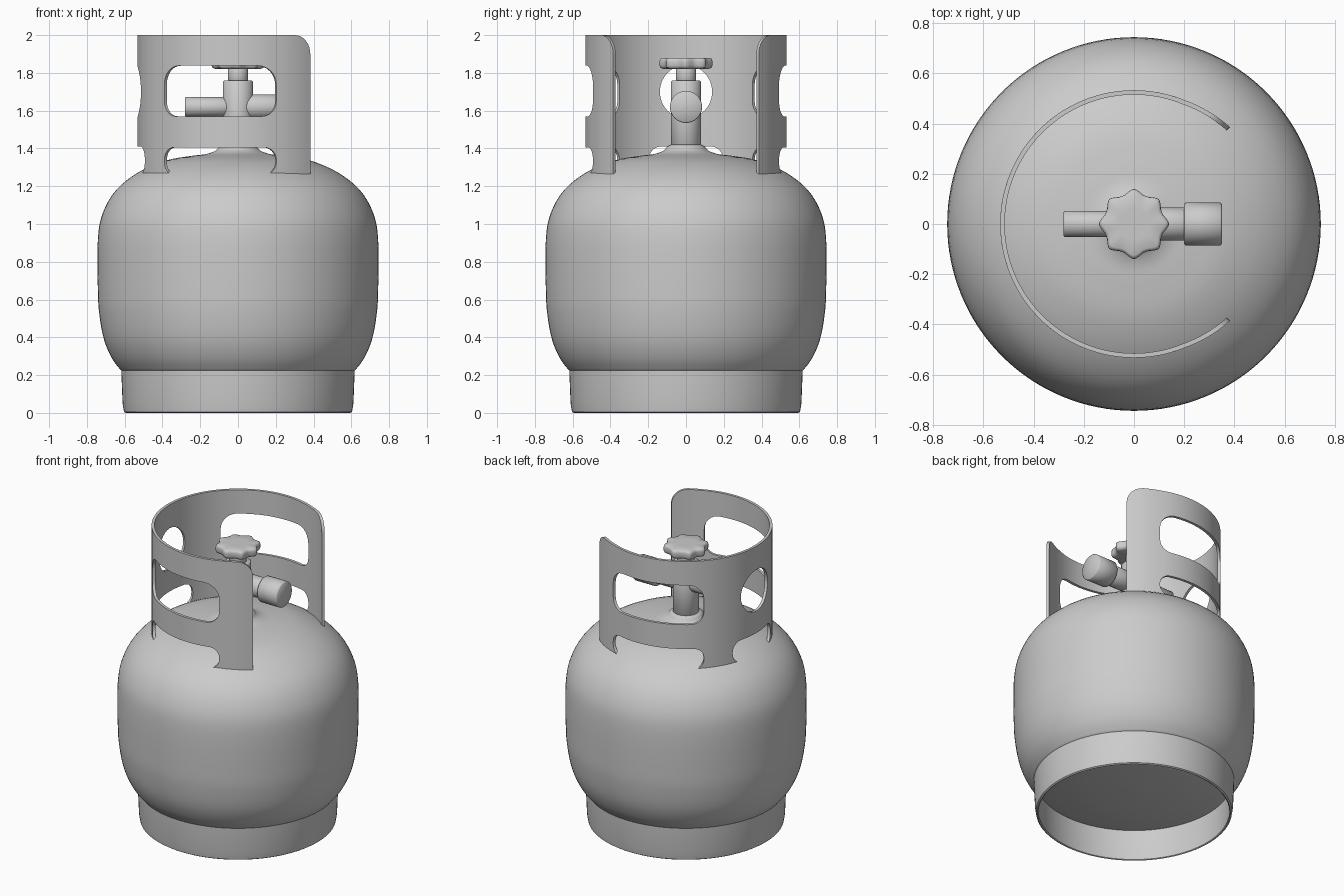
import bpy, bmesh
from math import pi, sin, cos, atan2, radians, hypot
from mathutils import Matrix, Vector

cube = bpy.data.objects.get("Cube")
if cube:
    bpy.data.objects.remove(cube, do_unlink=True)

GREY = (0.6, 0.6, 0.6, 1.0)
steel = bpy.data.materials.new("grey steel")
steel.use_nodes = True
steel.diffuse_color = GREY
steel.node_tree.nodes["Principled BSDF"].inputs["Base Color"].default_value = GREY


def finish(name, bm, angle=35):
    """Turn a bmesh into a shaded grey object."""
    bmesh.ops.recalc_face_normals(bm, faces=bm.faces[:])
    mesh = bpy.data.meshes.new(name)
    bm.to_mesh(mesh)
    bm.free()
    mesh.materials.append(steel)
    ob = bpy.data.objects.new(name, mesh)
    bpy.context.collection.objects.link(ob)
    bpy.ops.object.select_all(action='DESELECT')
    ob.select_set(True)
    bpy.context.view_layer.objects.active = ob
    bpy.ops.object.shade_smooth_by_angle(angle=radians(angle))
    return ob


def lathe(profile, steps=96, closed=False):
    """Spin (radius, height) points around z."""
    bm = bmesh.new()
    vs = [bm.verts.new((r, 0, z)) for r, z in profile]
    pairs = list(zip(vs, vs[1:])) + ([(vs[-1], vs[0])] if closed else [])
    edges = [bm.edges.new(p) for p in pairs]
    bmesh.ops.spin(bm, geom=vs + edges, axis=(0, 0, 1), cent=(0, 0, 0),
                   angle=2 * pi, steps=steps)
    bmesh.ops.remove_doubles(bm, verts=bm.verts[:], dist=1e-5)
    return bm


def smooth_path(points, n=4):
    """Catmull-Rom curve through the points."""
    p = [Vector(q) for q in [points[0]] + points + [points[-1]]]
    out = []
    for a, b, c, d in zip(p, p[1:], p[2:], p[3:]):
        for i in range(n):
            t = i / n
            out.append(0.5 * (2 * b + (c - a) * t + (2 * a - 5 * b + 4 * c - d) * t ** 2
                              + (3 * b - a - 3 * c + d) * t ** 3))
    return out + [p[-1]]


def rod(name, start, end, radius, chamfer=0.008, height=None):
    """Chamfered cylinder along z, or along x at the given height."""
    bm = lathe([(0, start), (radius - chamfer, start), (radius, start + chamfer),
                (radius, end - chamfer), (radius - chamfer, end), (0, end)], 48)
    if height is not None:
        bm.transform(Matrix.Translation((0, 0, height)) @ Matrix.Rotation(pi / 2, 4, 'Y'))
    return finish(name, bm, 50)


# Tank with a domed bottom, round shoulder and flared neck
bottom = smooth_path([(0, 0.15), (0.3, 0.165), (0.5, 0.195), (0.61, 0.22)])
side = smooth_path([(0.62, 0.225), (0.668, 0.29), (0.71, 0.39), (0.734, 0.52),
                    (0.742, 0.65), (0.742, 0.92), (0.715, 1.06), (0.645, 1.18),
                    (0.53, 1.272), (0.386, 1.335), (0.25, 1.36), (0.17, 1.37),
                    (0.12, 1.388), (0.1, 1.41)])
finish("tank_body", lathe(bottom + side + [(0.08, 1.42), (0, 1.42)], 128))

# Open foot ring
finish("foot_ring", lathe([(0.595, 0.0), (0.604, 0.006), (0.611, 0.05), (0.617, 0.2),
                           (0.618, 0.225), (0.602, 0.225), (0.601, 0.2), (0.595, 0.05),
                           (0.588, 0.004)], 128, closed=True))

# Guard collar: a flat panel with cut-outs, wrapped around the neck
R, THICK = 0.515, 0.018


def rounded_rect(u0, u1, v0, v1, top, low, n=8):
    corners = [(u1 - top, v1 - top, top, 0), (u0 + top, v1 - top, top, 1),
               (u0 + low, v0 + low, low, 2), (u1 - low, v0 + low, low, 3)]
    return [(u + r * cos(pi / 2 * (q + i / n)), v + r * sin(pi / 2 * (q + i / n)))
            for u, v, r, q in corners for i in range(n + 1)]


half = R * radians(134.8)
inner, outer = R * radians(43), R * radians(112.4)
loops = [rounded_rect(-half, half, 1.23, 2.0, 0.1, 0.01),
         rounded_rect(-0.14, 0.14, 1.56, 1.84, 0.139, 0.139),
         rounded_rect(-0.2, 0.2, 1.262, 1.41, 0.065, 0.065)]
for s in (1, -1):
    a, b = sorted((s * inner, s * outer))
    loops.append(rounded_rect(a, b, 1.57, 1.838, 0.1, 0.08))
    loops.append(rounded_rect(a, b, 1.262, 1.405, 0.065, 0.065))

bm = bmesh.new()
for loop in loops:
    vs = [bm.verts.new((u, v, 0)) for u, v in loop]
    for p, q in zip(vs, vs[1:] + vs[:1]):
        bm.edges.new((p, q))
bmesh.ops.triangle_fill(bm, use_beauty=True, edges=bm.edges[:], normal=(0, 0, 1))
res = bmesh.ops.extrude_face_region(bm, geom=bm.faces[:], use_keep_orig=True)
bmesh.ops.translate(bm, vec=(0, 0, THICK),
                    verts=[g for g in res["geom"] if isinstance(g, bmesh.types.BMVert)])
cuts = 84
for i in range(1, cuts):
    u = half * (2 * i / cuts - 1)
    bmesh.ops.bisect_plane(bm, geom=bm.verts[:] + bm.edges[:] + bm.faces[:], dist=1e-5,
                           plane_co=(u, 0, 0), plane_no=(1, 0, 0))
for v in bm.verts:
    u, z, depth = v.co
    # the free ends splay slightly outward
    splay = 0.01 * max(0, (abs(u) - outer) / (half - outer))
    ang, r = pi + u / R, R + depth + splay
    v.co = (r * cos(ang), r * sin(ang), z)
finish("guard_collar", bm)

# Valve post, stem and side outlets
rod("valve_post", 1.38, 1.76, 0.08)
rod("valve_stem", 1.74, 1.84, 0.054, 0.004)
rod("relief_outlet", -0.28, 0.0, 0.052, 0.004, height=1.62)
rod("outlet_neck", 0.0, 0.24, 0.066, 0.004, height=1.62)
rod("outlet_cap", 0.2, 0.35, 0.085, 0.006, height=1.62)

# Scalloped handwheel with eight points
bm = lathe([(0, 1.88), (0.06, 1.88), (0.125, 1.88), (0.137, 1.874), (0.14, 1.862),
            (0.14, 1.838), (0.134, 1.826), (0.115, 1.82), (0, 1.82)], 96)
for v in bm.verts:
    if hypot(v.co.x, v.co.y) > 0.1:
        k = 1 - 0.14 * abs(sin(4 * atan2(v.co.y, v.co.x))) ** 1.4
        v.co.x *= k
        v.co.y *= k
finish("handwheel", bm, 50)
